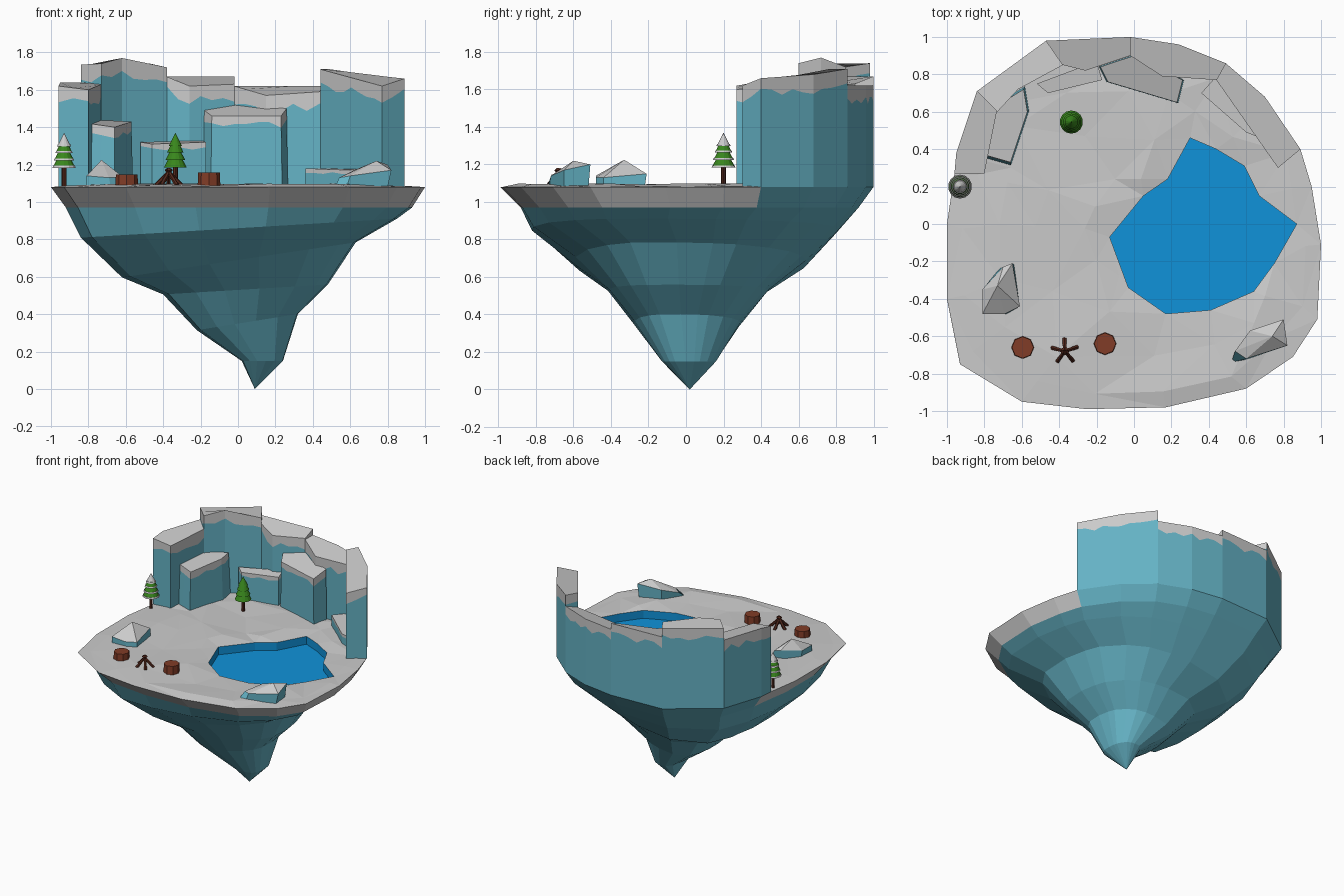
import bpy, bmesh, math, random
from mathutils import Vector, Matrix
from mathutils.geometry import delaunay_2d_cdt

if "Cube" in bpy.data.objects:
    bpy.data.objects.remove(bpy.data.objects["Cube"])

random.seed(4)
G = 1.08  # ground height


def mat(name, r, g, b):
    m = bpy.data.materials.new(name)
    m.diffuse_color = (r, g, b, 1)
    m.use_nodes = True
    m.node_tree.nodes["Principled BSDF"].inputs["Base Color"].default_value = m.diffuse_color
    return m


rock = mat("rock", .13, .45, .56)
snow = mat("snow", .55, .55, .55)
water = mat("water", .005, .29, .7)
green = mat("leaves", .04, .24, .012)
bark = mat("bark", .09, .022, .012)
wood = mat("wood", .22, .045, .02)


def finish(bm, name, mats):
    bmesh.ops.remove_doubles(bm, verts=bm.verts, dist=1e-4)
    bmesh.ops.recalc_face_normals(bm, faces=bm.faces)
    me = bpy.data.meshes.new(name)
    bm.to_mesh(me)
    bm.free()
    for m in mats:
        me.materials.append(m)
    ob = bpy.data.objects.new(name, me)
    bpy.context.collection.objects.link(ob)
    return ob


def band(bm, a, b, mi):
    """Strip of quads between two closed loops."""
    n = len(a)
    out = []
    for i in range(n):
        j = (i + 1) % n
        f = bm.faces.new((a[i], a[j], b[j], b[i]))
        f.material_index = mi
        out.append(f)
    return out


def inside(p, poly):
    c = False
    for (x1, y1), (x2, y2) in zip(poly, poly[1:] + poly[:1]):
        if (y1 > p[1]) != (y2 > p[1]) and p[0] < (x2 - x1) * (p[1] - y1) / (y2 - y1) + x1:
            c = not c
    return c


# Floating island: tapering rings under a snowy ground with a sunken pond
outline = [(-1, 0), (-1, -.4), (-.93, -.75), (-.6, -.95), (-.25, -.99), (.17, -.98),
           (.6, -.88), (.85, -.71), (.98, -.51), (1, -.11), (.95, .2), (.89, .4),
           (.7, .68), (.49, .86), (.24, .96), (-.02, 1), (-.47, .98), (-.84, .71),
           (-.95, .38), (-.96, .27)]
pond = [(-.13, -.07), (.05, .15), (.18, .24), (.3, .46), (.44, .4), (.59, .31), (.67, .15),
        (.87, 0), (.75, -.21), (.64, -.36), (.41, -.46), (.17, -.48), (-.03, -.34)]
# each ring: x min, x max, y min, y max, height, tilt along x
rings = [(-1, 1, -1, 1, G, 0), (-.92, .93, -.89, .92, .97, 0), (-.84, .85, -.83, .82, .86, .06),
         (-.62, .63, -.6, .64, .69, .15), (-.4, .48, -.42, .44, .53, .06),
         (-.22, .32, -.28, .29, .35, .16), (.02, .24, -.13, .16, .15, 0)]
bm = bmesh.new()
loops = []
for x0, x1, y0, y1, z, t in rings:
    loop = []
    for x, y in outline:
        px = (x0 + x1) / 2 + x * (x1 - x0) / 2
        py = (y0 + y1) / 2 + y * (y1 - y0) / 2
        loop.append(bm.verts.new((px, py, z + t * px)))
    loops.append(loop)
for k in range(len(loops) - 1):
    for f in band(bm, loops[k], loops[k + 1], 0):
        if k == 0 and f.calc_center_median().y < .32:
            f.material_index = 1
tip = bm.verts.new((.09, .02, 0))
for i in range(len(outline)):
    bm.faces.new((loops[-1][i - 1], loops[-1][i], tip))

no, npd = len(outline), len(pond)
pts = outline + pond
for s in (.9, .72, .5, .25):
    ring = [(x * s + random.uniform(-.03, .03), y * s + random.uniform(-.03, .03))
            for x, y in outline[::1 if s > .6 else 2]]
    pts = pts + [p for p in ring if not inside(p, pond)
                 and min((Vector(p) - Vector(q)).length for q in pond) > .06]
edges = [(i, (i + 1) % no) for i in range(no)]
edges += [(no + i, no + (i + 1) % npd) for i in range(npd)]
cv, _, cf, orig, _, _ = delaunay_2d_cdt([Vector(p) for p in pts], edges, [], 1, 1e-5)
gv = []
for v, o in zip(cv, orig):
    edge = any(i < no + npd for i in o)
    gv.append(bm.verts.new((v.x, v.y, G if edge else G + random.uniform(0, .02))))
for f in cf:
    c = sum((cv[i] for i in f), Vector((0, 0))) / len(f)
    if not inside(c, pond):
        bm.faces.new([gv[i] for i in f]).material_index = 1
top = [bm.verts.new((x, y, G)) for x, y in pond]
low = [bm.verts.new((x, y, G - .065)) for x, y in pond]
band(bm, top, low, 2)
bm.faces.new(low).material_index = 2
finish(bm, "island", [rock, snow, water])


# Snow-capped stone: prism with a ragged snow line
def block(name, poly, depth=.08, flare=1.0, base=G):
    cx = sum(p[0] for p in poly) / len(poly)
    cy = sum(p[1] for p in poly) / len(poly)
    bm = bmesh.new()
    lo, mid, hi = [], [], []
    for i, p in enumerate(poly):
        q = poly[(i + 1) % len(poly)]
        n = max(1, round(math.dist(p[:2], q[:2]) / .07))
        for k in range(n):
            x, y, z = Vector(p).lerp(Vector(q), k / n)
            d = depth * random.uniform(.65, 1.3)
            s = 1 + (flare - 1) * d / (z - base)
            hi.append(bm.verts.new((x, y, z)))
            mid.append(bm.verts.new((cx + (x - cx) * s, cy + (y - cy) * s, z - d)))
            lo.append(bm.verts.new((cx + (x - cx) * flare, cy + (y - cy) * flare, base)))
    band(bm, lo, mid, 0)
    band(bm, mid, hi, 1)
    bm.faces.new(hi).material_index = 1
    bm.faces.new(lo)
    finish(bm, name, [rock, snow])


# Cliff wall around the back
block("cliff_left", [(-.96, .27, 1.62), (-.8, .27, 1.6), (-.73, .62, 1.63),
                     (-.84, .71, 1.64), (-.95, .38, 1.64)])
block("cliff_back_left", [(-.84, .71, 1.735), (-.73, .6, 1.74), (-.62, .72, 1.77),
                          (-.38, .85, 1.72), (-.47, .98, 1.74)])
block("cliff_back", [(-.47, .98, 1.67), (-.38, .85, 1.67), (-.26, .82, 1.62),
                     (-.02, .9, 1.63), (-.02, 1, 1.67)])
block("cliff_back_right", [(-.02, 1, 1.62), (-.02, .9, 1.62), (.15, .79, 1.57),
                           (.44, .77, 1.59), (.49, .86, 1.62), (.24, .96, 1.62)])
block("cliff_right", [(.49, .86, 1.71), (.44, .77, 1.71), (.77, .3, 1.62),
                      (.89, .4, 1.66), (.7, .68, 1.68)])
# Stones standing against the cliff
block("stone_left", [(-.59, .72, 1.43), (-.57, .6, 1.43), (-.66, .33, 1.4),
                     (-.8, .37, 1.42), (-.77, .61, 1.44)], .05, 1.08)
block("stone_low", [(-.52, .75, 1.32), (-.46, .7, 1.31), (-.17, .77, 1.32), (-.2, .87, 1.33)], .03)
block("stone_middle", [(-.18, .84, 1.49), (-.14, .76, 1.46), (.23, .65, 1.46),
                       (.26, .77, 1.5), (0, .9, 1.52)], .05, 1.03)
block("stone_right", [(.36, .7, 1.18), (.6, .49, 1.17), (.7, .45, 1.18), (.44, .79, 1.18)], .02)


# Loose boulders: base outline, shoulder outline, peak
def boulder(name, base, shoulder, peak):
    bm = bmesh.new()
    a = [bm.verts.new((x, y, G)) for x, y in base]
    b = [bm.verts.new(p) for p in shoulder]
    t = bm.verts.new(peak)
    band(bm, a, b, 0)
    for i in range(len(b)):
        bm.faces.new((b[i - 1], b[i], t)).material_index = 1
    bm.faces.new(a)
    finish(bm, name, [rock, snow])


boulder("boulder_left", [(-.81, -.48), (-.68, -.48), (-.61, -.44), (-.64, -.22), (-.72, -.24), (-.8, -.35)],
        [(-.81, -.48, 1.14), (-.69, -.48, 1.13), (-.61, -.44, 1.13), (-.65, -.21, 1.15),
         (-.7, -.23, 1.16), (-.81, -.35, 1.14)], (-.73, -.33, 1.225))
boulder("boulder_right", [(.52, -.74), (.58, -.73), (.8, -.65), (.79, -.52), (.62, -.57)],
        [(.54, -.68, 1.13), (.6, -.72, 1.14), (.82, -.65, 1.17), (.8, -.51, 1.2), (.62, -.57, 1.17)],
        (.74, -.6, 1.22))


def cone(bm, x, y, z0, r0, z1, r1, n, mi):
    new = bmesh.ops.create_cone(bm, cap_ends=True, segments=n, radius1=r0, radius2=r1,
                                depth=z1 - z0, matrix=Matrix.Translation((x, y, (z0 + z1) / 2)))
    for f in {f for v in new["verts"] for f in v.link_faces}:
        f.material_index = mi


# Pine trees: trunk and stacked tiers, optionally dusted with snow
def tree(name, x, y, snowy):
    bm = bmesh.new()
    cone(bm, x, y, G, .013, 1.2, .013, 8, 1)
    tiers = [(1.185, .062, 1.25, .028), (1.225, .054, 1.285, .022),
             (1.265, .045, 1.325, .016), (1.3, .036, 1.37, 0)]
    for i, (z0, r0, z1, r1) in enumerate(tiers):
        cone(bm, x, y, z0, r0, z1, r1, 14, 2 if snowy and i == 3 else 0)
        if snowy:
            cone(bm, x, y, z0 - .002, r0 + .002, z0 + .009, r0 - .002, 14, 2)
    finish(bm, name, [green, bark, snow])


tree("pine_green", -.335, .545, False)
tree("pine_snowy", -.93, .2, True)

# Stump seats
for name, x, y, h in (("stump_left", -.595, -.66, 1.147), ("stump_right", -.155, -.64, 1.157)):
    bm = bmesh.new()
    cone(bm, x, y, G, .061, h, .058, 8, 0)
    finish(bm, name, [wood])

# Campfire: five logs leaning together
bm = bmesh.new()
for k in range(5):
    a = math.radians(20 + 72 * k)
    foot = Vector((-.37 + .07 * math.cos(a), -.68 + .065 * math.sin(a), G + .01))
    head = Vector((-.37 - .015 * math.cos(a), -.68 - .015 * math.sin(a), 1.175))
    d = head - foot
    bmesh.ops.create_cone(bm, cap_ends=True, segments=6, radius1=.012, radius2=.01, depth=d.length,
                          matrix=Matrix.Translation((foot + head) / 2) @ d.to_track_quat('Z', 'Y').to_matrix().to_4x4())
finish(bm, "campfire_logs", [bark])
